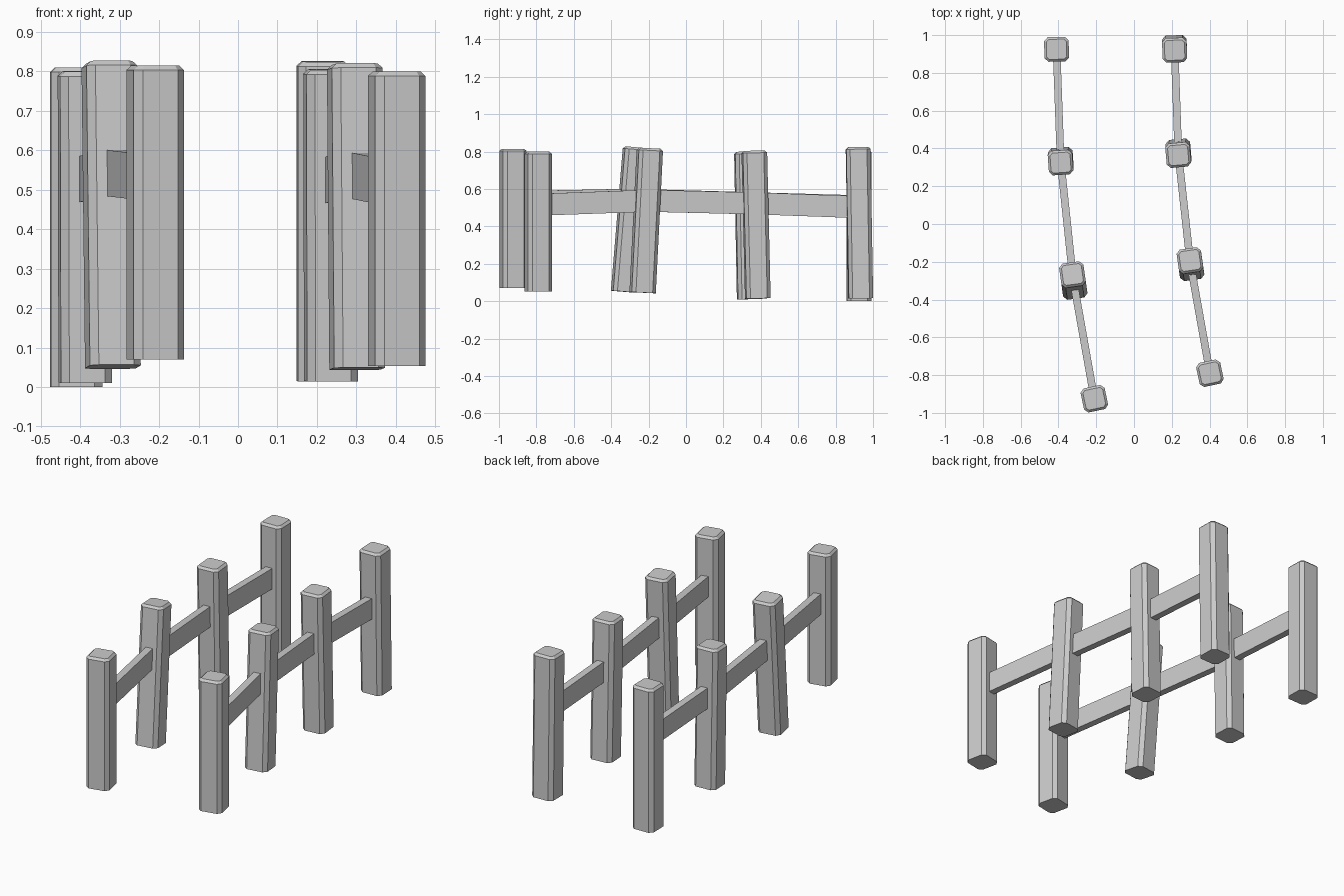
import bpy, bmesh
from math import radians
from mathutils import Vector, Matrix

if "Cube" in bpy.data.objects:
    bpy.data.objects.remove(bpy.data.objects["Cube"])

WIDTH, CHAMFER, TOP_CHAMFER = 0.13, 0.02, 0.012
RAIL_THICK, RAIL_HEIGHT = 0.04, 0.117


def finish(bm, name):
    bmesh.ops.recalc_face_normals(bm, faces=bm.faces[:])
    mesh = bpy.data.meshes.new(name)
    bm.to_mesh(mesh)
    bm.free()
    obj = bpy.data.objects.new(name, mesh)
    bpy.context.collection.objects.link(obj)


def post(name, base, top, yaw):
    """Chamfered square post running from base to top."""
    base, top = Vector(base), Vector(top)
    axis = top - base
    h = axis.length
    bm = bmesh.new()
    bmesh.ops.create_cube(bm, size=1)
    bmesh.ops.scale(bm, vec=(WIDTH, WIDTH, h), verts=bm.verts)
    bmesh.ops.translate(bm, vec=(0, 0, h / 2), verts=bm.verts)
    # long corner chamfers, then the cap rim
    uprights = [e for e in bm.edges
                if abs(e.verts[0].co.z - e.verts[1].co.z) > h / 2]
    bmesh.ops.bevel(bm, geom=uprights, offset=CHAMFER, segments=1, affect='EDGES')
    rim = [e for e in bm.edges if all(v.co.z > h - 1e-4 for v in e.verts)]
    bmesh.ops.bevel(bm, geom=rim, offset=TOP_CHAMFER, segments=1, affect='EDGES')
    lean = Vector((0, 0, 1)).rotation_difference(axis).to_matrix().to_4x4()
    bm.transform(Matrix.Translation(base) @ lean @ Matrix.Rotation(radians(yaw), 4, 'Z'))
    finish(bm, name)


def rail(name, a, b):
    """Flat plank between the centres of two neighbouring posts."""
    a, b = Vector(a), Vector(b)
    d = b - a
    side = Vector((-d.y, d.x, 0)).normalized() * RAIL_THICK / 2
    up = Vector((0, 0, RAIL_HEIGHT / 2))
    bm = bmesh.new()
    rings = [[bm.verts.new(p + s * side + u * up)
              for s, u in ((-1, -1), (1, -1), (1, 1), (-1, 1))] for p in (a, b)]
    for ring in rings:
        bm.faces.new(ring)
    for i in range(4):
        j = (i + 1) % 4
        bm.faces.new((rings[0][i], rings[0][j], rings[1][j], rings[1][i]))
    finish(bm, name)


# per post, front to back: base, top, yaw in degrees, rail height
rows = {
    "left": [
        ((-0.21, -0.925, 0.07), (-0.21, -0.925, 0.815), 12, 0.53),
        ((-0.317, -0.331, 0.051), (-0.326, -0.267, 0.823), 8, 0.543),
        ((-0.387, 0.340, 0.011), (-0.389, 0.325, 0.80), 4, 0.525),
        ((-0.41, 0.925, 0.0), (-0.41, 0.925, 0.81), 1.5, 0.508)],
    "right": [
        ((0.402, -0.79, 0.053), (0.402, -0.79, 0.80), 12, 0.516),
        ((0.302, -0.232, 0.046), (0.296, -0.193, 0.818), 8, 0.537),
        ((0.236, 0.384, 0.015), (0.234, 0.365, 0.805), 5, 0.523),
        ((0.215, 0.934, 0.015), (0.215, 0.920, 0.825), 2, 0.503)],
}
for side_name, posts in rows.items():
    joints = []
    for i, (base, top, yaw, z) in enumerate(posts, 1):
        post(f"{side_name}_post_{i}", base, top, yaw)
        b, t = Vector(base), Vector(top)
        joints.append(b.lerp(t, (z - b.z) / (t.z - b.z)))
    for i, (a, b) in enumerate(zip(joints, joints[1:]), 1):
        rail(f"{side_name}_rail_{i}", a, b)
